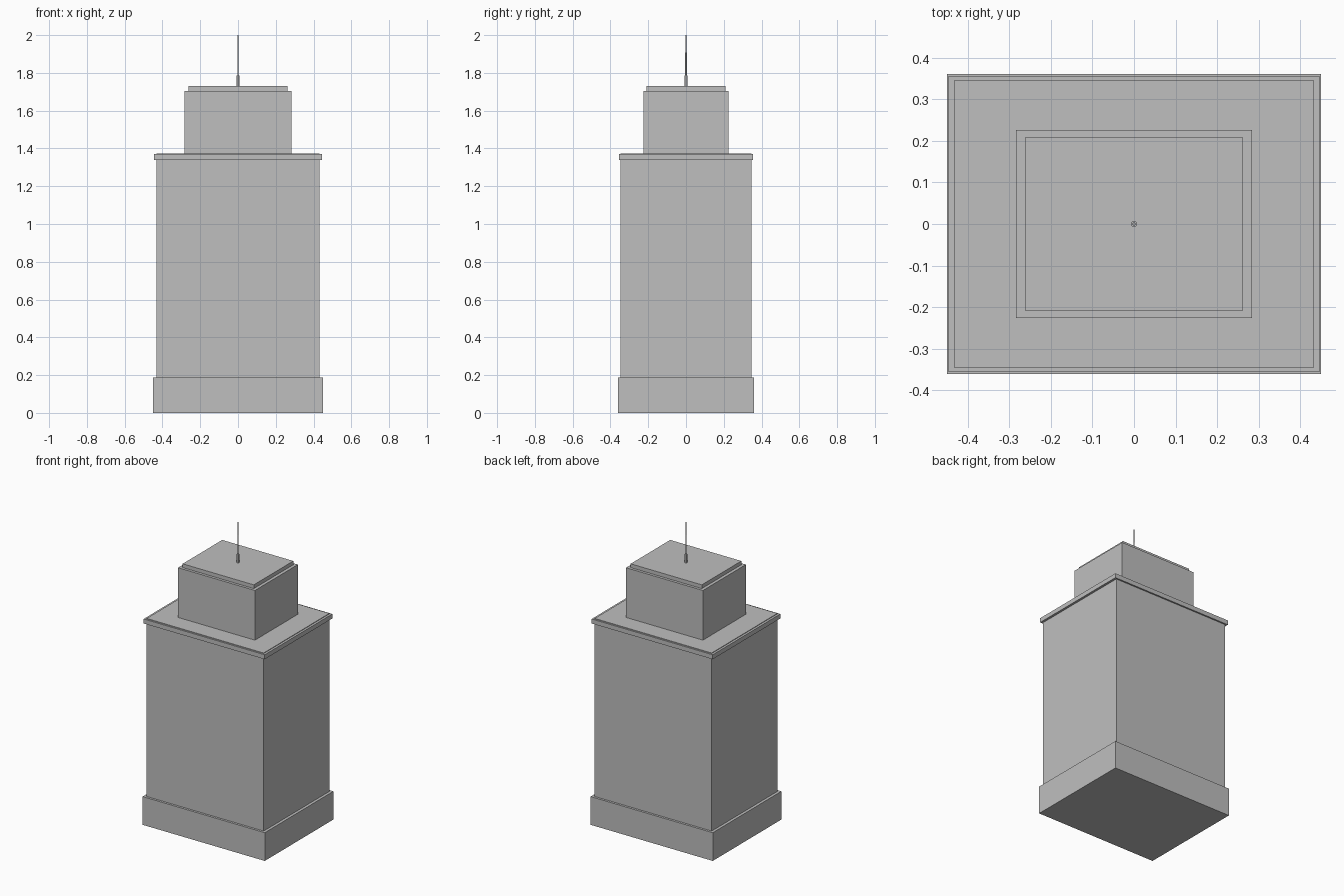
import bpy

cube = bpy.data.objects.get("Cube")
if cube:
    bpy.data.objects.remove(cube, do_unlink=True)

# One plain grey for the whole building
grey = bpy.data.materials.new("plain grey")
grey.use_nodes = True
grey.diffuse_color = (0.52, 0.52, 0.52, 1)
grey.node_tree.nodes["Principled BSDF"].inputs["Base Color"].default_value = grey.diffuse_color


def finish(name):
    obj = bpy.context.object
    obj.name = name
    obj.data.materials.append(grey)


def block(name, half_x, half_y, bottom, top):
    bpy.ops.mesh.primitive_cube_add(size=2, location=(0, 0, (bottom + top) / 2))
    bpy.context.object.scale = (half_x, half_y, (top - bottom) / 2)
    bpy.ops.object.transform_apply(location=False, rotation=False, scale=True)
    finish(name)


def rod(name, radius, bottom, top):
    bpy.ops.mesh.primitive_cylinder_add(vertices=6, radius=radius, depth=top - bottom,
                                        location=(0, 0, (bottom + top) / 2))
    finish(name)


# Stacked masses of the tower
block("plinth", 0.45, 0.361, 0, 0.188)
block("main_tower", 0.431, 0.346, 0.188, 1.34)
block("cornice", 0.446, 0.356, 1.34, 1.37)
block("roof_slab", 0.431, 0.346, 1.37, 1.374)
block("penthouse", 0.283, 0.226, 1.374, 1.705)
block("penthouse_cap", 0.262, 0.208, 1.705, 1.73)

# Stepped roof antenna
rod("antenna_base", 0.008, 1.73, 1.785)
rod("antenna_mast", 0.0045, 1.785, 1.908)
rod("antenna_tip", 0.002, 1.908, 2.0)
